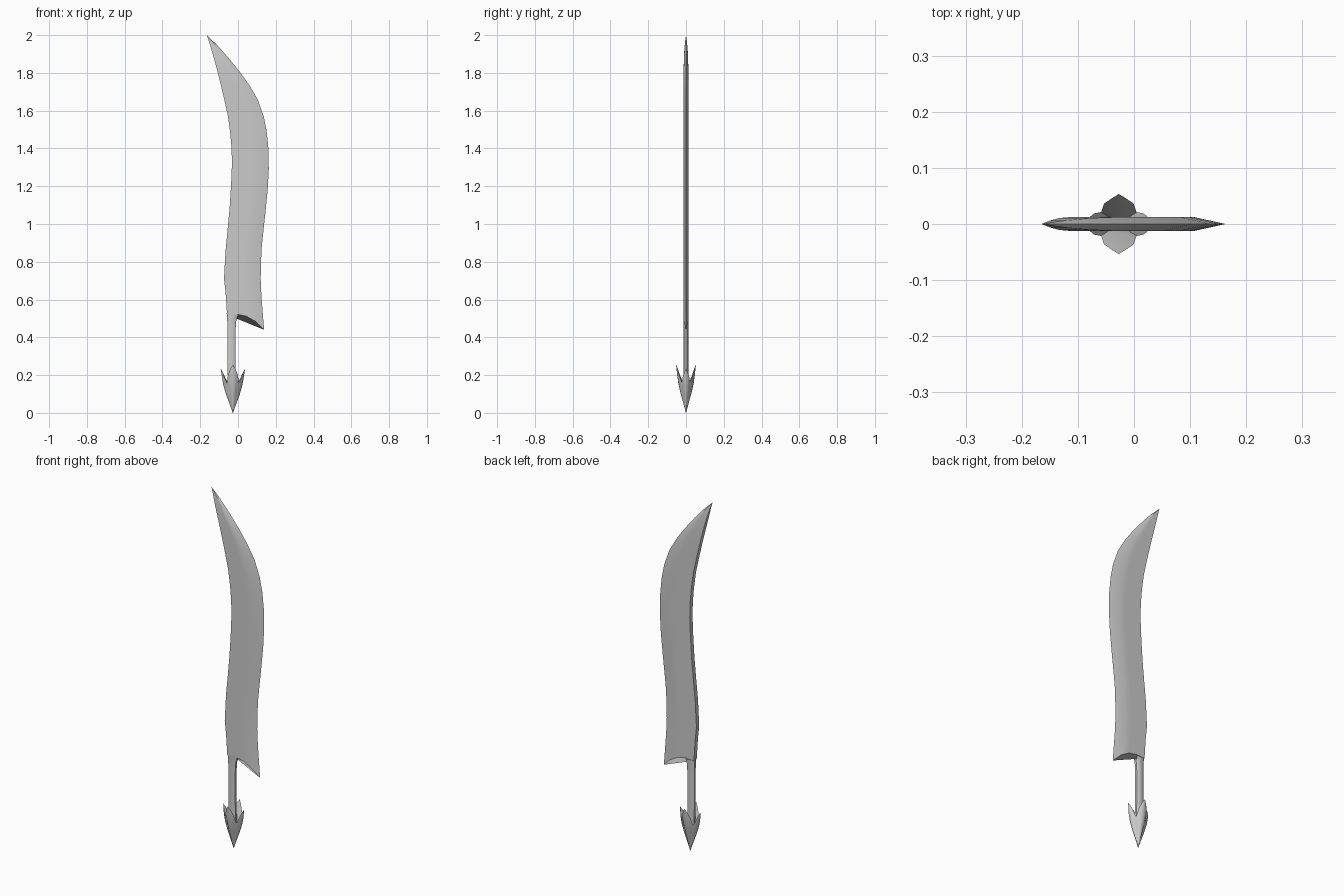
import bpy, bmesh
from math import cos, sin, pi
from mathutils import Vector

if "Cube" in bpy.data.objects:
    bpy.data.objects.remove(bpy.data.objects["Cube"])


def finish(name, bm, angle=30):
    bmesh.ops.remove_doubles(bm, verts=bm.verts[:], dist=0.0002)
    bmesh.ops.recalc_face_normals(bm, faces=bm.faces[:])
    me = bpy.data.meshes.new(name)
    bm.to_mesh(me)
    bm.free()
    ob = bpy.data.objects.new(name, me)
    bpy.context.collection.objects.link(ob)
    bpy.ops.object.select_all(action='DESELECT')
    ob.select_set(True)
    bpy.context.view_layer.objects.active = ob
    bpy.ops.object.shade_smooth_by_angle(angle=angle * pi / 180)
    return ob


def loft(bm, rings):
    """Skin closed rings of points, capping both ends."""
    vs = [[bm.verts.new(p) for p in r] for r in rings]
    n = len(vs[0])
    for a, b in zip(vs, vs[1:]):
        for i in range(n):
            j = (i + 1) % n
            bm.faces.new((a[i], a[j], b[j], b[i]))
    bm.faces.new(vs[0])
    bm.faces.new(vs[-1])


# Blade: rows of (spine x, spine z, edge x, edge z, half thickness)
H = 0.0125
rows = [
    (-0.066, 0.64, 0.124, 0.62, H), (-0.074, 0.71, 0.120, 0.71, H),
    (-0.066, 0.86, 0.124, 0.86, H), (-0.055, 0.97, 0.133, 0.95, H),
    (-0.044, 1.09, 0.145, 1.06, H), (-0.036, 1.22, 0.157, 1.18, H),
    (-0.032, 1.32, 0.163, 1.29, H), (-0.034, 1.40, 0.161, 1.40, H),
    (-0.041, 1.48, 0.152, 1.49, H), (-0.053, 1.57, 0.136, 1.57, H),
    (-0.073, 1.66, 0.104, 1.66, H), (-0.094, 1.75, 0.060, 1.735, H),
    (-0.113, 1.825, 0.010, 1.805, H), (-0.134, 1.90, -0.055, 1.885, 0.0105),
    (-0.150, 1.955, -0.113, 1.95, 0.006),
]
bottom = [(-0.058, 0.52), (-0.006, 0.522), (0.042, 0.513), (0.092, 0.485), (0.138, 0.44)]
cols = (0, 0.28, 0.5, 0.71, 1)


def section(pts, h):
    front = [Vector((x, -h, z)) for x, z in pts[:-1]]
    edge = [Vector((pts[-1][0], 0, pts[-1][1]))]
    back = [Vector((x, h, z)) for x, z in reversed(pts[:-1])]
    return front + edge + back


rings = [section(bottom, H)]
for xl, zl, xr, zr, h in rows:
    rings.append(section([(xl + (xr - xl) * t, zl + (zr - zl) * t) for t in cols], h))
bm = bmesh.new()
loft(bm, rings)
# gather the last row into the point
cap = bm.faces[:][-1]
bmesh.ops.poke(bm, faces=[cap])
bm.verts[:][-1].co = (-0.165, 0, 2.0)
finish("blade", bm)

# Handle: eight-sided grip flaring into the blade
CX = -0.027
bm = bmesh.new()
rings = []
for x0, x1, z in ((-0.050, -0.010, 0.08), (-0.056, -0.013, 0.25), (-0.056, -0.013, 0.44),
                  (-0.057, -0.009, 0.49), (-0.060, 0.004, 0.53)):
    bx = 0.009
    rings.append([(x0, -0.006, z), (x0 + bx, -H, z), (x1 - bx, -H, z), (x1, -0.006, z),
                  (x1, 0.006, z), (x1 - bx, H, z), (x0 + bx, H, z), (x0, 0.006, z)])
loft(bm, rings)
finish("handle", bm, 50)

# Pommel: four pointed petals rising from one tip
# rows of (outer radius, inner radius, half width, height)
petal = [
    (0.001, 0.0, 0.0005, 0.0), (0.018, 0.0, 0.012, 0.05), (0.036, 0.0, 0.023, 0.10),
    (0.050, 0.018, 0.030, 0.15), (0.057, 0.040, 0.025, 0.19),
    (0.061, 0.053, 0.013, 0.22), (0.065, 0.064, 0.0006, 0.24),
]


def make_petal(name, ang, reach, width, rise):
    bm = bmesh.new()
    rings = []
    for ro, ri, w, z in petal:
        side = ri + (ro - ri) * 0.25
        prof = [(ro, 0), (ro * 0.88 + side * 0.12, w * 0.45), (side, w), (ri, 0),
                (side, -w), (ro * 0.88 + side * 0.12, -w * 0.45)]
        ring = []
        for r, t in prof:
            r, t = r * reach, t * width
            ring.append((CX + r * cos(ang) - t * sin(ang), r * sin(ang) + t * cos(ang), z * rise))
        rings.append(ring)
    loft(bm, rings)
    finish(name, bm, 60)


for k in range(4):
    on_x = k % 2 == 0
    make_petal(f"pommel_petal_{k + 1}", k * pi / 2, 1.0 if on_x else 0.82,
               0.75 if on_x else 1.05, 0.97 if on_x else 1.06)
